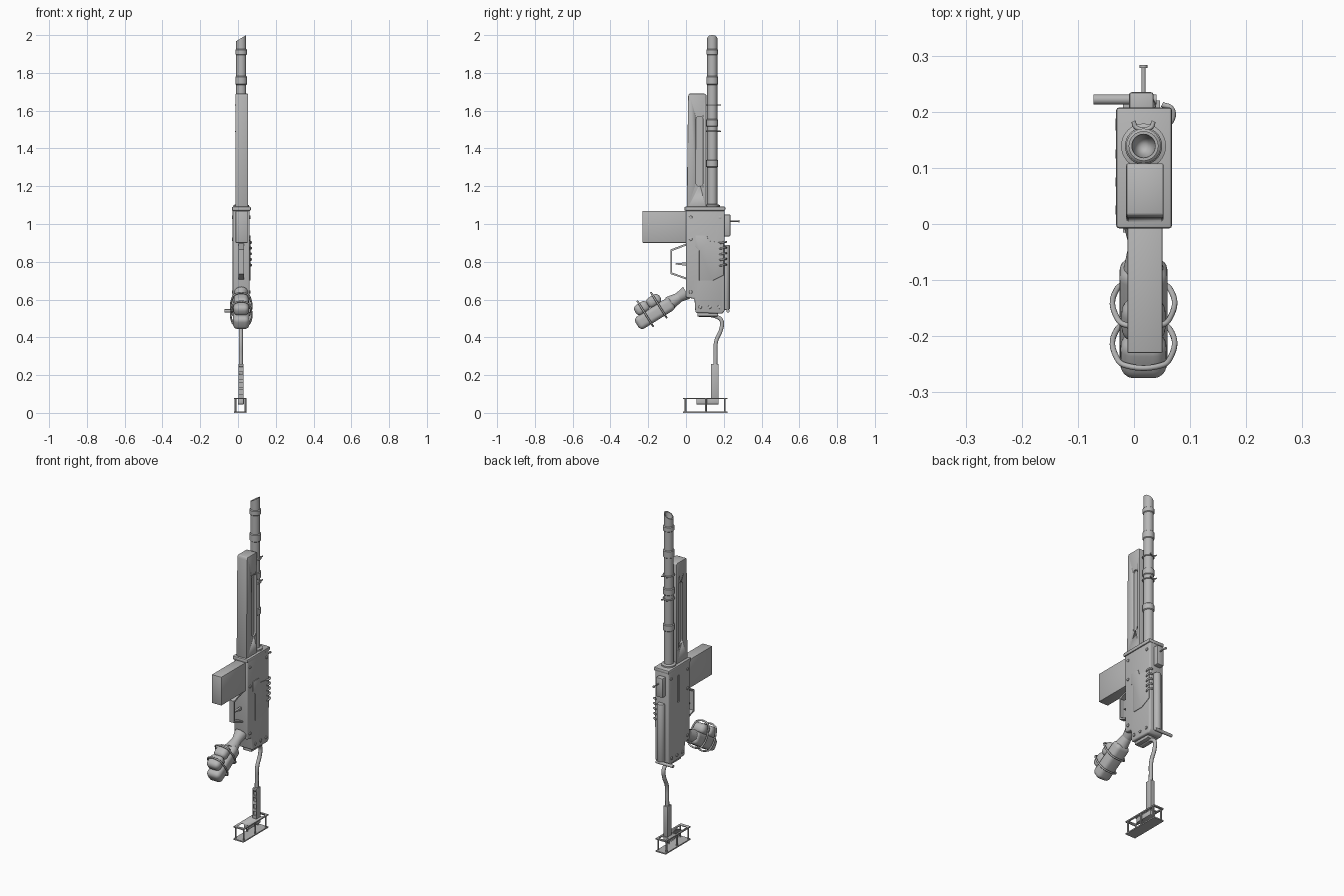
import bpy, bmesh, math
from mathutils import Vector, Matrix

cube = bpy.data.objects.get("Cube")
if cube:
    bpy.data.objects.remove(cube)

grey = bpy.data.materials.new("gunmetal grey")
grey.use_nodes = True
colour = (0.47, 0.47, 0.47, 1)
grey.diffuse_color = colour
grey.node_tree.nodes["Principled BSDF"].inputs["Base Color"].default_value = colour

CX = 0.017          # centre plane of the model
BY = 0.139          # barrel axis


def activate(ob):
    bpy.ops.object.select_all(action='DESELECT')
    ob.select_set(True)
    bpy.context.view_layer.objects.active = ob


def finish(name, bm, bevel=0.0, segments=2, matrix=None):
    """Turn a bmesh into a shaded object, with optional rounded edges."""
    bmesh.ops.recalc_face_normals(bm, faces=bm.faces)
    mesh = bpy.data.meshes.new(name)
    bm.to_mesh(mesh)
    bm.free()
    ob = bpy.data.objects.new(name, mesh)
    bpy.context.collection.objects.link(ob)
    mesh.materials.append(grey)
    if matrix:
        ob.matrix_world = matrix
    activate(ob)
    if bevel:
        mod = ob.modifiers.new("Bevel", 'BEVEL')
        mod.width, mod.segments = bevel, segments
        mod.angle_limit = math.radians(40)
        bpy.ops.object.modifier_apply(modifier=mod.name)
    bpy.ops.object.shade_smooth_by_angle(angle=math.radians(35))
    return ob


def box(name, x, y, z, bevel=0.0, segments=2):
    """Box from (min, max) pairs."""
    bm = bmesh.new()
    bmesh.ops.create_cube(bm, size=1)
    for v in bm.verts:
        v.co = Vector([(r[0] + r[1]) / 2 + c * (r[1] - r[0]) for r, c in zip((x, y, z), v.co)])
    return finish(name, bm, bevel, segments)


def slab(name, profile, x0, x1, bevel=0.0, segments=2):
    """Side profile of (y, z) points, extruded across x."""
    bm = bmesh.new()
    face = bm.faces.new([bm.verts.new((x0, y, z)) for y, z in profile])
    new = bmesh.ops.extrude_face_region(bm, geom=[face])["geom"]
    for v in new:
        if isinstance(v, bmesh.types.BMVert):
            v.co.x = x1
    return finish(name, bm, bevel, segments)


def rod(name, a, b, r, r2=None, sides=20, bevel=0.0):
    """Cylinder or cone between two points."""
    a, b = Vector(a), Vector(b)
    bm = bmesh.new()
    bmesh.ops.create_cone(bm, cap_ends=True, segments=sides, radius1=r,
                          radius2=r if r2 is None else r2, depth=(b - a).length)
    turn = Vector((0, 0, 1)).rotation_difference(b - a).to_matrix().to_4x4()
    bm.transform(Matrix.Translation((a + b) / 2) @ turn)
    return finish(name, bm, bevel)


def tube(name, points, r, cyclic=False, smooth=True, matrix=None):
    """Round wire or pipe along a path."""
    cu = bpy.data.curves.new(name, 'CURVE')
    cu.dimensions, cu.bevel_depth, cu.bevel_resolution = '3D', r, 3
    cu.use_fill_caps = True
    if smooth:
        sp = cu.splines.new('BEZIER')
        sp.bezier_points.add(len(points) - 1)
        for bp, p in zip(sp.bezier_points, points):
            bp.co = p
            bp.handle_left_type = bp.handle_right_type = 'AUTO'
    else:
        sp = cu.splines.new('POLY')
        sp.points.add(len(points) - 1)
        for sp_point, p in zip(sp.points, points):
            sp_point.co = (*p, 1)
    sp.use_cyclic_u = cyclic
    ob = bpy.data.objects.new(name, cu)
    bpy.context.collection.objects.link(ob)
    cu.materials.append(grey)
    if matrix:
        ob.matrix_world = matrix
    activate(ob)
    bpy.ops.object.convert(target='MESH')
    bpy.ops.object.shade_smooth_by_angle(angle=math.radians(40))
    return ob


def carve(ob, cutter):
    """Cut one object out of another."""
    mod = ob.modifiers.new("Cut", 'BOOLEAN')
    mod.operation, mod.object, mod.solver = 'DIFFERENCE', cutter, 'EXACT'
    activate(ob)
    bpy.ops.object.modifier_apply(modifier=mod.name)
    bpy.data.objects.remove(cutter)


# Barrel: lathed outline with collars, hollow slanted muzzle
outline = [(0.040, 1.08), (0.040, 1.10), (0.0265, 1.105)]
for z, half in ((1.32, 0.02), (1.535, 0.02), (1.76, 0.023), (1.91, 0.016)):
    outline += [(0.0265, z - half), (0.031, z - half + 0.004),
                (0.031, z + half - 0.004), (0.0265, z + half)]
outline += [(0.0265, 1.984), (0.021, 1.984), (0.017, 1.93), (0.0, 1.90)]
bm = bmesh.new()
verts = [bm.verts.new((r, 0, z)) for r, z in outline]
edges = [bm.edges.new(pair) for pair in zip(verts, verts[1:])]
bmesh.ops.spin(bm, geom=verts + edges, axis=(0, 0, 1), cent=(0, 0, 0),
               angle=math.tau, steps=32, use_duplicate=False)
bmesh.ops.remove_doubles(bm, verts=bm.verts, dist=0.0002)
for v in bm.verts:
    if v.co.z > 1.97:
        v.co.z += v.co.x * 0.6
    v.co += Vector((CX, BY, 0))
finish("barrel", bm)

# Wire clips around the barrel
for i, z in enumerate((1.49, 1.63)):
    ring = [(CX + 0.029 * math.cos(t * math.tau / 16), BY + 0.029 * math.sin(t * math.tau / 16), z)
            for t in range(16)]
    tube(f"barrel_clip_{i}", ring, 0.004, cyclic=True)
    tube(f"barrel_clip_tails_{i}", [(CX - 0.018, 0.183, z), (CX - 0.013, 0.172, z),
                                    (CX + 0.013, 0.172, z), (CX + 0.018, 0.183, z)], 0.004)

# Handguard with a long rounded slot in each side
guard = slab("handguard", [(0.004, 1.08), (0.108, 1.08), (0.108, 1.685), (0.098, 1.69),
                           (0.016, 1.69), (0.011, 1.675)], CX - 0.031, CX + 0.036, 0.004)
for x in (CX - 0.031, CX + 0.036):
    slot = box("slot_cutter", (x - 0.009, x + 0.009), (0.053, 0.09), (1.2, 1.57))
    bm = bmesh.new()
    bm.from_mesh(slot.data)
    ends = [e for e in bm.edges if abs(e.verts[0].co.x - e.verts[1].co.x) > 0.01]
    bmesh.ops.bevel(bm, geom=ends, offset=0.018, segments=6, profile=0.5, affect='EDGES')
    bm.to_mesh(slot.data)
    bm.free()
    carve(guard, slot)

# Receiver, top plate, raised side panels
L, R = -0.028, 0.062
receiver = slab("receiver", [(0.0, 0.61), (0.045, 0.605), (0.05, 0.53), (0.19, 0.525),
                             (0.205, 0.54), (0.205, 1.08), (0.0, 1.08)], L, R, 0.008, 3)
carve(receiver, box("side_slot_cutter", (L - 0.01, L + 0.006), (0.10, 0.122), (0.87, 1.03)))
box("receiver_top_plate", (L - 0.004, R + 0.006), (-0.008, 0.208), (1.07, 1.092), 0.006)
slab("side_panel", [(0.07, 0.70), (0.14, 0.70), (0.2, 0.73), (0.2, 0.9), (0.12, 0.91),
                    (0.11, 0.94), (0.05, 0.94), (0.05, 0.88), (0.07, 0.86)], R - 0.002, R + 0.003, 0.002)

# Rivets on both sides
for i, (y, z) in enumerate(((0.025, 1.035), (0.18, 1.035), (0.025, 0.92), (0.025, 0.64),
                            (0.075, 0.56), (0.125, 0.56), (0.175, 0.56))):
    for side, x, d in (("left", R, 0.005), ("right", L, -0.005)):
        rod(f"rivet_{side}_{i}", (x - d, y, z), (x + d, y, z), 0.009, sides=12, bevel=0.002)

# Small coil lugs along the rear edge
for i in range(5):
    z = 0.78 + i * 0.03
    tube(f"rear_lug_{i}", [(0.055, 0.175, z), (0.067, 0.185, z),
                           (0.067, 0.205, z + 0.005), (0.05, 0.213, z + 0.005)], 0.005)

# Magazine
box("magazine", (CX - 0.029, CX + 0.034), (-0.23, 0.03), (0.9, 1.07), 0.003)

# Trigger and guard strip
outer = [(0.005, 0.898), (-0.082, 0.865), (-0.082, 0.735), (0.005, 0.705)]
inner = [(0.005, 0.715), (-0.074, 0.743), (-0.074, 0.857), (0.005, 0.887)]
slab("trigger_guard", outer + inner, CX - 0.015, CX + 0.015)
slab("trigger", [(0.005, 0.797), (-0.055, 0.792), (-0.055, 0.786), (0.005, 0.778)],
     CX - 0.006, CX + 0.006)

# Rear pipe, charging block, handle and cross bolt
rod("rear_pipe", (CX, 0.21, 0.545), (CX, 0.21, 0.89), 0.022, bevel=0.006)
box("charging_block", (CX - 0.026, CX + 0.018), (0.19, 0.235), (0.935, 1.05), 0.005)
rod("charging_pin", (CX, 0.22, 1.015), (CX, 0.283, 1.015), 0.0035, sides=12)
rod("charging_knob", (CX, 0.278, 1.015), (CX, 0.283, 1.015), 0.007, sides=12)
rod("cross_bolt", (-0.072, 0.222, 0.54), (0.04, 0.222, 0.54), 0.009, sides=16)

# Grip: two wrapped bundles, neck and straps, in a tilted frame
tilt = Matrix.Translation((CX, -0.16, 0.53)) @ Matrix.Rotation(math.radians(32), 4, 'X')


def padded(name, w, y, z, bevel):
    bm = bmesh.new()
    bmesh.ops.create_cube(bm, size=1)
    for v in bm.verts:
        v.co = (v.co.x * w, (y[0] + y[1]) / 2 + v.co.y * (y[1] - y[0]),
                (z[0] + z[1]) / 2 + v.co.z * (z[1] - z[0]))
    return finish(name, bm, bevel, 5, tilt)


padded("grip_body", 0.086, (-0.118, 0.105), (-0.038, 0.036), 0.024)
padded("grip_pad_rear", 0.082, (-0.09, -0.01), (0.03, 0.09), 0.024)
padded("grip_pad_front", 0.078, (-0.016, 0.064), (0.03, 0.088), 0.025)
for i, y in enumerate((-0.05, 0.035)):
    loop = [(0.036, -0.042), (0.048, -0.025), (0.047, 0.07), (0.033, 0.093)]
    loop += [(-x, z) for x, z in reversed(loop)]
    tube(f"grip_strap_{i}", [(x, y, z) for x, z in loop], 0.005, cyclic=True, matrix=tilt)
rod("grip_neck", tilt @ Vector((0, 0.085, 0.004)), tilt @ Vector((0, 0.15, 0.004)), 0.038, 0.026)
rod("grip_collar", tilt @ Vector((0, 0.145, 0.004)), tilt @ Vector((0, 0.195, 0.004)), 0.026, 0.037)

# Stock: bent rod, flat plate
box("stock_mount", (CX - 0.03, CX + 0.03), (0.06, 0.17), (0.51, 0.53), 0.006)
tube("stock_rod", [(CX - 0.002, y, z) for y, z in ((0.07, 0.518), (0.165, 0.508), (0.189, 0.485),
     (0.185, 0.44), (0.16, 0.38), (0.156, 0.30), (0.155, 0.1))], 0.011)
plate = box("stock_plate", (CX - 0.014, CX + 0.012), (0.132, 0.172), (0.075, 0.26), 0.002)
for z in (0.11, 0.15, 0.19, 0.23):
    carve(plate, box("plate_hole_cutter", (CX - 0.011, CX + 0.009), (0.12, 0.14), (z - 0.012, z + 0.012)))
box("stock_foot", (CX - 0.018, CX + 0.014), (0.055, 0.172), (0.045, 0.078), 0.003)

# Butt frame: two thin plates joined by posts
X0, X1 = -0.02, 0.046
top = box("butt_top_frame", (X0, X1), (-0.015, 0.22), (0.073, 0.08))
for y in ((0.0, 0.05), (0.176, 0.208)):
    carve(top, box("frame_hole_cutter", (X0 + 0.01, X1 - 0.01), y, (0.06, 0.09)))
box("butt_plate", (X0, X1), (-0.015, 0.22), (0, 0.007))
for i, y in enumerate((-0.002, 0.105, 0.205)):
    for side, x in (("left", X1 - 0.006), ("right", X0 + 0.006)):
        rod(f"butt_post_{side}_{i}", (x, y, 0.003), (x, y, 0.077), 0.005, sides=10)
